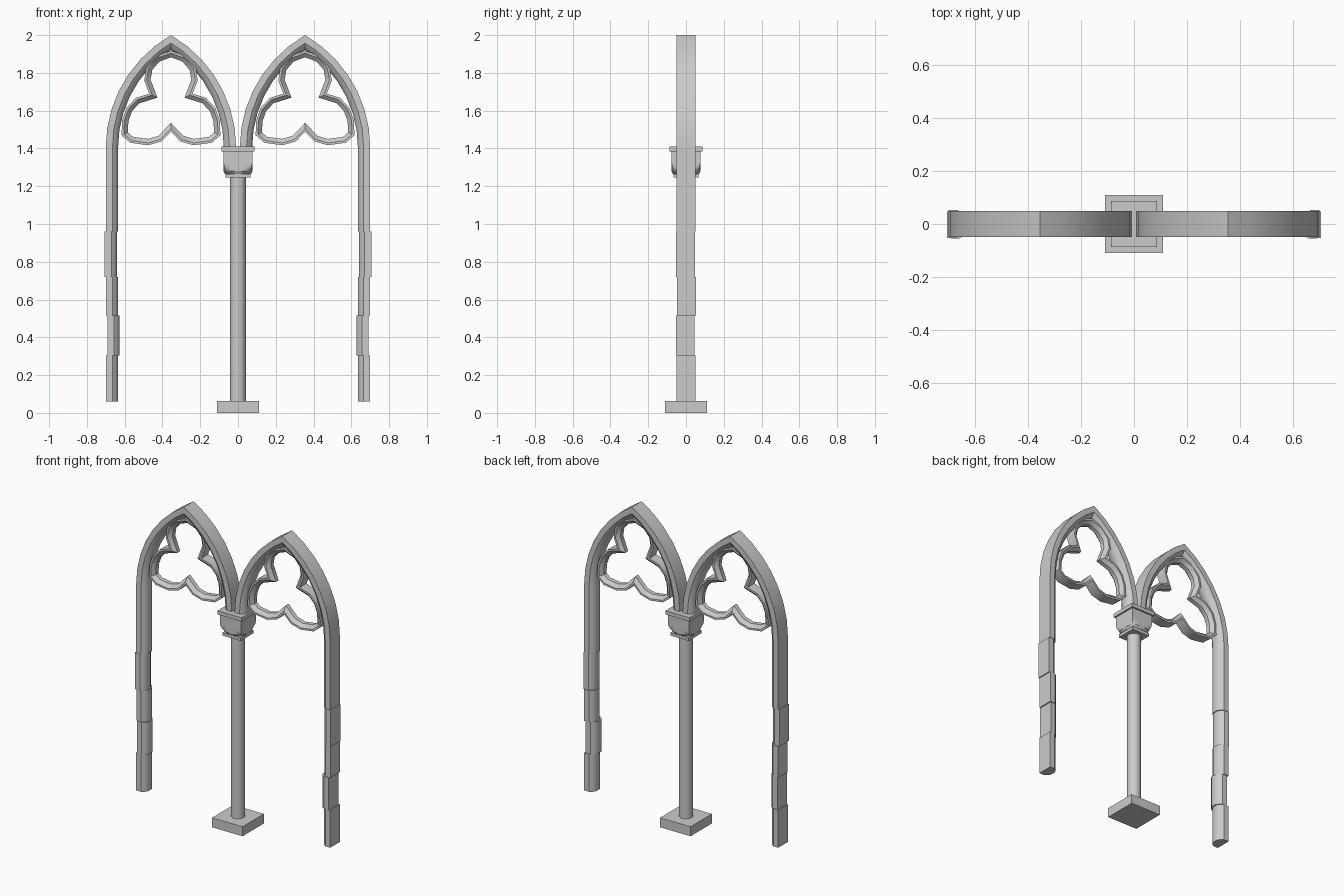
import bpy, bmesh, math
from mathutils import Vector

if "Cube" in bpy.data.objects:
    bpy.data.objects.remove(bpy.data.objects["Cube"])


def finish(name, bm, mirror=False, angle=35):
    bmesh.ops.recalc_face_normals(bm, faces=bm.faces)
    me = bpy.data.meshes.new(name)
    bm.to_mesh(me)
    bm.free()
    me.shade_smooth()
    me.set_sharp_from_angle(angle=math.radians(angle))
    ob = bpy.data.objects.new(name, me)
    bpy.context.collection.objects.link(ob)
    if mirror:
        ob.modifiers.new("mirror", 'MIRROR').use_mirror_merge = False
    return ob


def bridge(bm, rings, closed):
    n = len(rings[0])
    for i in range(len(rings) if closed else len(rings) - 1):
        a, b = rings[i], rings[(i + 1) % len(rings)]
        for j in range(n):
            k = (j + 1) % n
            bm.faces.new((a[j], a[k], b[k], b[j]))
    if not closed:
        bm.faces.new(rings[0])
        bm.faces.new(rings[-1])


def sweep(name, path, profile, closed=False, dy=0.0):
    """Mitred sweep in the xz plane; profile = (offset to the left of travel, y)."""
    bm = bmesh.new()
    pts = [Vector(p) for p in path]
    n = len(pts)
    rings = []
    for i, p in enumerate(pts):
        segs = []
        if closed or i > 0:
            segs.append((p - pts[i - 1]).normalized())
        if closed or i < n - 1:
            segs.append((pts[(i + 1) % n] - p).normalized())
        norms = [Vector((-s.y, s.x)) for s in segs]
        m = (norms[0] + norms[-1]).normalized()
        m /= max(m.dot(norms[0]), 0.5)
        rings.append([bm.verts.new((p.x + m.x * o, y + dy, p.y + m.y * o))
                      for o, y in profile])
    bridge(bm, rings, closed)
    return finish(name, bm, mirror=True)


def box(name, half, z0, z1):
    bm = bmesh.new()
    rings = [[bm.verts.new((x * half, y * half, z))
              for x, y in ((-1, -1), (1, -1), (1, 1), (-1, 1))] for z in (z0, z1)]
    bridge(bm, rings, False)
    return finish(name, bm)


# Moulded bar section: flat outside, chamfered towards the opening
BAR = [(0, -.05), (.035, -.05), (.053, -.037), (.065, -.018),
       (.065, .018), (.053, .037), (.035, .05), (0, .05)]
CX = 0.355

# Pointed arches
R, SPRING, STEPS = 0.694, 1.405, 7
top = math.acos((R - 0.345) / R)
arc = [(0.345 - R + R * math.cos(top * i / STEPS),
        SPRING + (2.0 - SPRING) / (R * math.sin(top)) * R * math.sin(top * i / STEPS))
       for i in range(STEPS + 1)]
arc.insert(0, (0.345, SPRING - 0.01))
sweep("pointed_arch", [(CX + x, z) for x, z in arc]
      + [(CX - x, z) for x, z in reversed(arc[:-1])], BAR)

# Trefoil tracery (outer outline, right half from bottom cusp to top)
half = [(0, 1.488), (.05, 1.437), (.12, 1.417), (.215, 1.430), (.262, 1.47),
        (.258, 1.55), (.235, 1.615), (.185, 1.668), (.115, 1.69),
        (.142, 1.76), (.13, 1.83), (.08, 1.888), (0, 1.918)]
loop = half + [(-x, z) for x, z in reversed(half[1:-1])]
sweep("trefoil", [(CX + x, z) for x, z in loop],
      [(0, -.035), (.012, -.035), (.033, -.014), (.033, .014), (.012, .035), (0, .035)],
      closed=True)

# Jambs of slightly shifted stone blocks: z0, z1, x shift, y shift
for i, (z0, z1, dx, dy) in enumerate([
        (.06, .305, 0, 0), (.305, .515, -.008, -.004), (.515, .72, 0, .002),
        (.72, .96, .006, -.003), (.96, 1.2, 0, 0), (1.2, 1.4, 0, 0)]):
    sweep(f"jamb_block_{i + 1}", [(.70 + dx, z0), (.70 + dx, z1)], BAR, dy=dy)

# Central column shaft
bm = bmesh.new()
rings = [[bm.verts.new((.042 * math.cos(a), .042 * math.sin(a), z))
          for a in (math.tau * k / 20 for k in range(20))] for z in (.06, 1.25)]
bridge(bm, rings, False)
finish("column_shaft", bm)

# Base slab, necking and abacus
box("column_base", .11, 0, .062)
box("capital_necking", .065, 1.245, 1.265)
box("capital_abacus", .087, 1.385, 1.41)

# Cushion capital: square block rounded off by a sphere below
bm = bmesh.new()
rings = []
for i in range(9):
    z = 1.265 + 0.12 * i / 8
    r = math.sqrt(.0137 - min(0, z - 1.36) ** 2)
    ring = []
    for k in range(32):
        c, s = math.cos(math.tau * k / 32), math.sin(math.tau * k / 32)
        q = min(r, .076 / max(abs(c), abs(s)))
        ring.append(bm.verts.new((q * c, q * s, z)))
    rings.append(ring)
bridge(bm, rings, False)
finish("cushion_capital", bm, angle=25)
